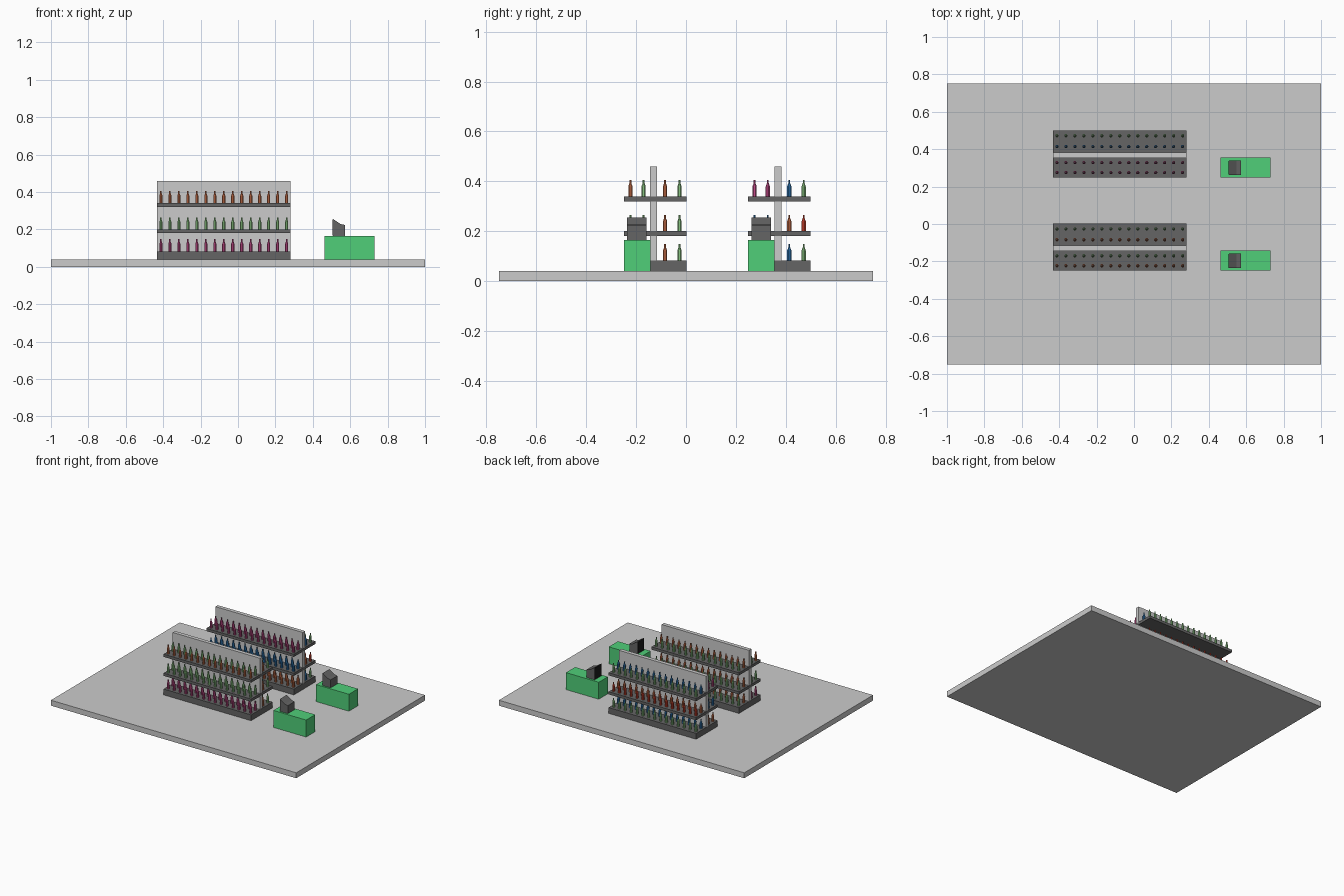
import bpy, math

if "Cube" in bpy.data.objects:
    bpy.data.objects.remove(bpy.data.objects["Cube"])


def material(name, rgb):
    m = bpy.data.materials.new(name)
    m.diffuse_color = (*rgb, 1)
    m.use_nodes = True
    m.node_tree.nodes["Principled BSDF"].inputs["Base Color"].default_value = m.diffuse_color
    return m


DARK = material("dark_grey", (0.13, 0.13, 0.13))
BLACK = material("black", (0.01, 0.01, 0.01))
GREEN = material("counter_green", (0.08, 0.62, 0.19))
COLOURS = {
    "orange": material("orange", (0.62, 0.17, 0.07)),
    "green": material("light_green", (0.25, 0.55, 0.22)),
    "pink": material("pink", (0.55, 0.07, 0.25)),
    "blue": material("blue", (0.03, 0.2, 0.5)),
    "red": material("red", (0.7, 0.06, 0.03)),
}


def mesh_object(name, verts, faces, mat=None):
    me = bpy.data.meshes.new(name)
    me.from_pydata(verts, [], faces)
    ob = bpy.data.objects.new(name, me)
    bpy.context.collection.objects.link(ob)
    if mat:
        me.materials.append(mat)
    return ob


def prism(name, profile, y0, y1, mat=None):
    """Extrude an x-z outline (counter-clockwise from the front) along y."""
    n = len(profile)
    verts = [(x, y, z) for y in (y0, y1) for x, z in profile]
    faces = [list(range(n)), list(range(2 * n - 1, n - 1, -1))]
    faces += [(i, i + n, (i + 1) % n + n, (i + 1) % n) for i in range(n)]
    return mesh_object(name, verts, faces, mat)


def box(name, x0, x1, y0, y1, z0, z1, mat=None):
    return prism(name, [(x0, z0), (x1, z0), (x1, z1), (x0, z1)], y0, y1, mat)


def bottle_row(name, y, z, mat):
    """One turned low-poly bottle, repeated along the shelf."""
    rings = [(0.009, 0), (0.009, 0.040), (0.004, 0.053), (0.004, 0.065)]
    n = 8
    verts = [(r * math.cos(math.tau * (i + 0.5) / n),
              r * math.sin(math.tau * (i + 0.5) / n), h)
             for r, h in rings for i in range(n)]
    faces = [(k * n + i, k * n + (i + 1) % n, (k + 1) * n + (i + 1) % n, (k + 1) * n + i)
             for k in range(len(rings) - 1) for i in range(n)]
    faces += [list(range(n - 1, -1, -1)), list(range(3 * n, 4 * n))]
    ob = mesh_object(name, verts, faces, mat)
    ob.data.materials.append(DARK)
    ob.data.polygons[-1].material_index = 1   # dark cap
    ob.location = (-0.412, y, z)
    arr = ob.modifiers.new("row", 'ARRAY')
    arr.count = 15
    arr.use_relative_offset = False
    arr.use_constant_offset = True
    arr.constant_offset_displace = (0.048, 0, 0)


# floor
box("floor", -1, 1, -0.75, 0.75, 0, 0.04)

# bottle colours per unit: shelves bottom to top, rows front to back
STOCK = {
    "front": [("pink", "pink", "orange", "green"),
              ("green", "green", "orange", "green"),
              ("orange", "green", "orange", "green")],
    "back": [("orange", "orange", "blue", "green"),
             ("blue", "blue", "orange", "red"),
             ("pink", "pink", "blue", "green")],
}
SHELVES = [(0.04, 0.083), (0.18, 0.20), (0.32, 0.34)]
ROWS = (0.026, 0.079, 0.165, 0.223)

for unit, y in (("front", -0.249), ("back", 0.249)):
    # double-sided shelf unit
    box(unit + "_divider", -0.432, 0.28, y + 0.105, y + 0.133, 0.04, 0.46)
    for s, (z0, z1) in enumerate(SHELVES):
        box(f"{unit}_shelf_{s}", -0.433, 0.281, y, y + 0.251, z0, z1, DARK)
        for r, dy in enumerate(ROWS):
            bottle_row(f"{unit}_bottles_{s}_{r}", y + dy, z1, COLOURS[STOCK[unit][s][r]])

    # checkout counter and till
    box(unit + "_counter", 0.463, 0.73, y, y + 0.106, 0.04, 0.165, GREEN)
    prism(unit + "_till",
          [(0.507, 0.165), (0.572, 0.165), (0.572, 0.224), (0.548, 0.229), (0.507, 0.256)],
          y + 0.013, y + 0.091, DARK)
    box(unit + "_till_screen", 0.505, 0.507, y + 0.015, y + 0.089, 0.168, 0.252, BLACK)
